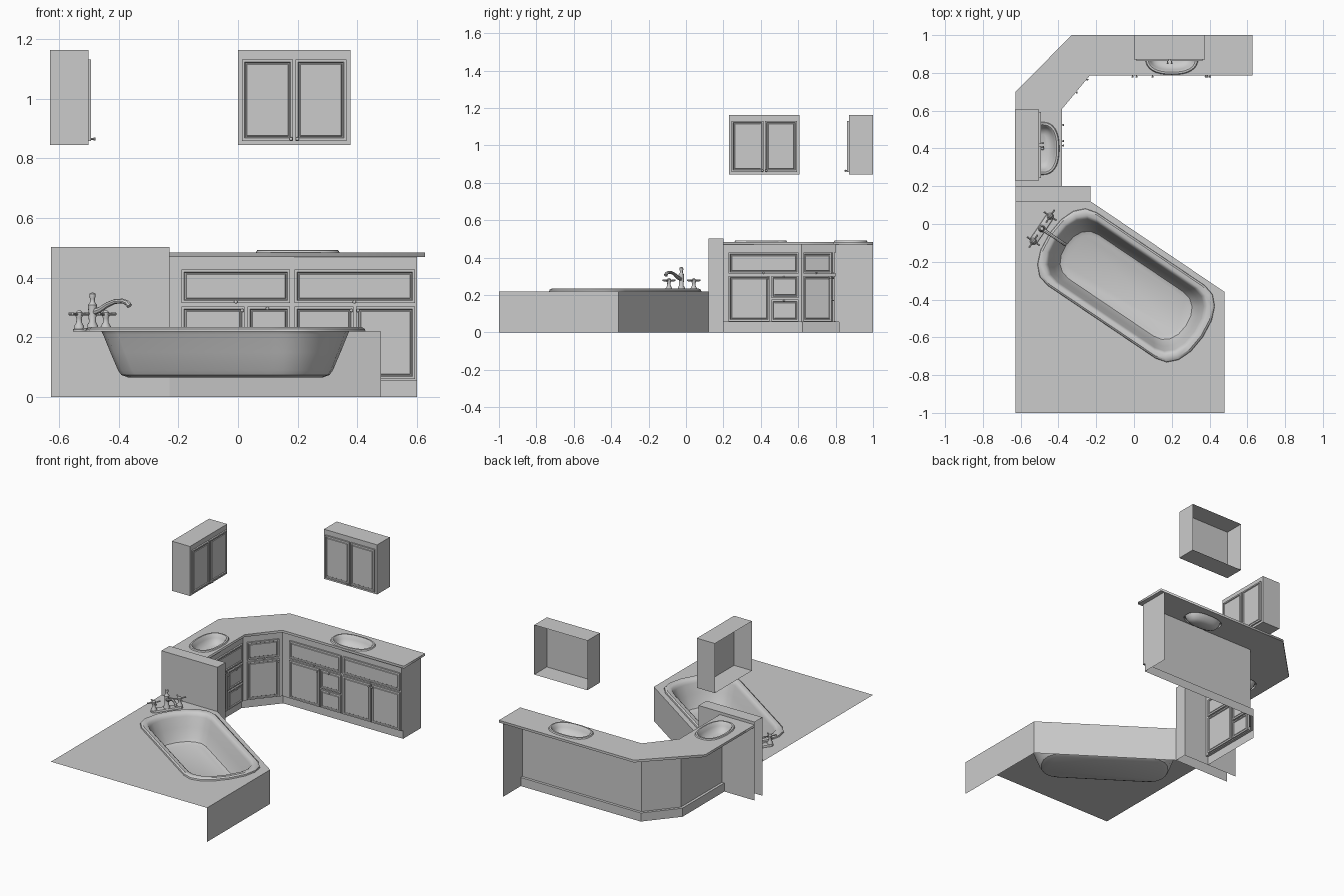
import bpy, bmesh
from math import sin, cos, pi, radians, atan2, hypot
from mathutils import Matrix, Vector

if "Cube" in bpy.data.objects:
    bpy.data.objects.remove(bpy.data.objects["Cube"])


def finish(name, bm, mat=None, smooth=False, recalc=True):
    if recalc:
        bmesh.ops.recalc_face_normals(bm, faces=bm.faces)
    if mat:
        bm.transform(mat)
    me = bpy.data.meshes.new(name)
    bm.to_mesh(me)
    bm.free()
    ob = bpy.data.objects.new(name, me)
    bpy.context.collection.objects.link(ob)
    if smooth:
        select(ob)
        bpy.ops.object.shade_smooth_by_angle(angle=radians(35))
    return ob


def select(ob):
    bpy.ops.object.select_all(action='DESELECT')
    ob.select_set(True)
    bpy.context.view_layer.objects.active = ob


def frame(x, y, deg, z=0):
    return Matrix.Translation((x, y, z)) @ Matrix.Rotation(radians(deg), 4, 'Z')


def add_box(bm, a, b):
    a, b = Vector(a), Vector(b)
    m = Matrix.Translation((a + b) / 2) @ Matrix.Diagonal((*(b - a), 1))
    vs = bmesh.ops.create_cube(bm, size=1, matrix=m)['verts']
    return list({f for v in vs for f in v.link_faces})


def open_box(name, a, b, openings, mat=None):
    bm = bmesh.new()
    faces = add_box(bm, a, b)
    for f in faces:
        f.normal_update()
    gone = [f for f in faces if any(f.normal.dot(Vector(o)) > .9 for o in openings)]
    bmesh.ops.delete(bm, geom=gone, context='FACES')
    return finish(name, bm, mat, recalc=False)


def plate(name, outlines, z, thick=0):
    # filled outline; later outlines cut holes
    cu = bpy.data.curves.new(name, 'CURVE')
    cu.dimensions = '2D'
    cu.fill_mode = 'BOTH' if thick else 'FRONT'
    cu.extrude = thick / 2
    for pts in outlines:
        s = cu.splines.new('POLY')
        s.points.add(len(pts) - 1)
        for p, q in zip(s.points, pts):
            p.co = (q[0], q[1], 0, 1)
        s.use_cyclic_u = True
    ob = bpy.data.objects.new(name, cu)
    bpy.context.collection.objects.link(ob)
    ob.location.z = z + thick / 2
    select(ob)
    bpy.ops.object.convert(target='MESH')


def loft(name, loops, mat=None, cap=True, closed=True, smooth=True):
    bm = bmesh.new()
    rows = [[bm.verts.new(p) for p in l] for l in loops]
    n = len(rows[0])
    for r, s in zip(rows, rows[1:]):
        for i in range(n if closed else n - 1):
            j = (i + 1) % n
            bm.faces.new((r[i], r[j], s[j], s[i]))
    if cap:
        bm.faces.new(rows[-1])
    return finish(name, bm, mat, smooth, recalc=False)


def panel(name, mat, x0, x1, z0, z1, kx, kz):
    # framed door or drawer front with a knob
    bm = bmesh.new()
    faces = add_box(bm, (x0, -.01, z0), (x1, 0, z1))
    front = min(faces, key=lambda f: f.calc_center_median().y)
    bm.normal_update()
    for t, d in ((.012, 0), (.004, -.005), (.005, 0), (.003, .003)):
        bmesh.ops.inset_region(bm, faces=[front], thickness=t, depth=d)
    finish(name, bm, mat)
    bm = bmesh.new()
    bmesh.ops.create_cone(bm, segments=8, radius1=.003, radius2=.003, depth=.012, cap_ends=True,
                          matrix=Matrix.Translation((kx, -.014, kz)) @ Matrix.Rotation(pi / 2, 4, 'X'))
    bmesh.ops.create_uvsphere(bm, u_segments=10, v_segments=6, radius=.006,
                              matrix=Matrix.Translation((kx, -.021, kz)) @ Matrix.Diagonal((1, .7, 1, 1)))
    finish(name + "_knob", bm, mat, True)


# wall cabinets, open at the back
for side, m in (("back", frame(0, .872, 0, .845)), ("left", frame(-.502, .23, 90, .845))):
    open_box(side + "_wall_cabinet", (0, 0, 0), (.377, .128, .318), [(0, 1, 0)], m)
    panel(side + "_wall_door_a", m, .014, .184, .014, .286, .178, .02)
    panel(side + "_wall_door_b", m, .193, .363, .014, .286, .199, .02)

# vanity carcass: face, toe-kick ledge and toe kick
face = [(.6, 1), (.6, .80), (-.243, .80), (-.395, .617), (-.395, .2)]
toe = [(.6, 1), (.6, .817), (-.251, .817), (-.412, .623), (-.412, .2)]
loft("vanity_carcass", [[(x, y, z) for x, y in p] for p, z in
                        ((face, .47), (face, .055), (toe, .055), (toe, 0))],
     cap=False, closed=False, smooth=False)

# vanity doors and drawers
TOP, LOW, MID = (.315, .427), (.06, .303), .185
back = frame(0, .80, 0)
left = frame(-.395, 0, 90)
for nm, m, a, b, c in (("back", back, -.19, .022, .175), ("left", left, .228, .447, .602)):
    panel(nm + "_wide_drawer", m, a, c, *TOP, (a + c) / 2, .319)
    panel(nm + "_door", m, a, b, *LOW, b - .008, .29)
    panel(nm + "_upper_drawer", m, b + .01, c, MID, LOW[1], (b + c) / 2, .297)
    panel(nm + "_lower_drawer", m, b + .01, c, LOW[0], MID - .01, (b + c) / 2, .17)
panel("end_wide_drawer", back, .19, .593, *TOP, .39, .319)
panel("end_door_a", back, .19, .387, *LOW, .38, .29)
panel("end_door_b", back, .395, .593, *LOW, .402, .29)
dx, dy = .152, .183
corner = frame(-.395, .617, math_deg := atan2(dy, dx) * 180 / pi)
L = hypot(dx, dy)
panel("corner_drawer", corner, .022, L - .022, *TOP, L / 2, .319)
panel("corner_door", corner, .022, L - .022, *LOW, L - .03, .29)


# sinks
def sgn_pow(v, e):
    return (abs(v) ** e) * (1 if v >= 0 else -1)


def oval(a, b, n=32, e=.82):
    return [(a * sgn_pow(cos(2 * pi * i / n), e), b * sgn_pow(sin(2 * pi * i / n), e)) for i in range(n)]


holes = []
for nm, m in (("back", frame(.2, .88, 0)), ("left", frame(-.485, .40, 90))):
    rings = [(0, .485), (.004, .492), (.014, .493), (.02, .487), (.026, .468), (.042, .445), (.065, .434)]
    loft(nm + "_sink", [[(x, y, z) for x, y in oval(.14 - i, .09 - i)] for i, z in rings], m)
    bm = bmesh.new()
    bmesh.ops.create_cone(bm, segments=12, radius1=.009, radius2=.007, depth=.004, cap_ends=True,
                          matrix=Matrix.Translation((0, 0, .436)))
    finish(nm + "_sink_drain", bm, m)
    holes.append([(m @ Vector((x, y, 0)))[:2] for x, y in oval(.125, .075)])

# countertop
plate("countertop", [[(.627, 1), (-.33, 1), (-.627, .7), (-.627, .2), (-.38, .2), (-.38, .61),
                      (-.235, .785), (.627, .785)]] + holes, .47, .015)

# divider wall between vanity and bath
open_box("divider_wall", (-.627, .12, 0), (-.23, .2, .503), [(-1, 0, 0), (0, 0, -1)])

# bath tub
tub = frame(-.042, -.325, -34)


def tub_loop(i, z, n=8):
    pts = []
    for s in (1, -1):
        for k in range(n + 1):
            t = -pi / 2 + pi * k / n
            u, v = .345 + .145 * sgn_pow(cos(t), .9), .233 * sgn_pow(sin(t), .9)
            pts.append((s * u * (1 - i / .49), s * v * (1 - .85 * i / .233), z))
    return pts


loft("bath_tub", [tub_loop(i, z) for i, z in (
    (0, .219), (.002, .228), (.012, .235), (.034, .234), (.046, .226), (.053, .21), (.075, .15),
    (.098, .09), (.108, .074), (.128, .066))], tub)

# bath deck with tub opening, and its two skirts
plate("bath_deck", [[(-.627, -1), (.48, -1), (.48, -.36), (-.23, .12), (-.627, .12)],
                    [(tub @ Vector(p))[:2] for p in tub_loop(.045, 0)]], .219)
skirt = [(.48, -1), (.48, -.36), (-.23, .12)]
loft("bath_skirt", [[(x, y, z) for x, y in skirt] for z in (.219, 0)], cap=False, closed=False, smooth=False)

# bath tap: local x points into the tub
tap = frame(-.488, -.025, -34, .219)


def turned(name, profile, y):
    rings = [[(r * cos(2 * pi * i / 14), y + r * sin(2 * pi * i / 14), z) for i in range(14)] for r, z in profile]
    loft(name, rings, tap)


def tube(name, pts, radii):
    cu = bpy.data.curves.new(name, 'CURVE')
    cu.dimensions = '3D'
    cu.bevel_depth = 1
    cu.bevel_resolution = 2
    cu.use_fill_caps = True
    s = cu.splines.new('POLY')
    s.points.add(len(pts) - 1)
    for p, q, r in zip(s.points, pts, radii):
        p.co = (*q, 1)
        p.radius = r
    ob = bpy.data.objects.new(name, cu)
    bpy.context.collection.objects.link(ob)
    ob.matrix_world = tap
    select(ob)
    bpy.ops.object.convert(target='MESH')
    bpy.ops.object.shade_smooth_by_angle(angle=radians(40))


base = [(.022 * cos(t), s * .078 + .022 * sin(t)) for s, o in ((1, 0), (-1, pi))
        for t in [o + pi * k / 8 for k in range(9)]]
loft("tap_base", [[(x * k, y * k, z) for x, y in base] for k, z in ((1, 0), (1, .008), (.9, .012))], tap)
turned("tap_column", [(.019, .008), (.019, .02), (.012, .032), (.014, .07), (.015, .09), (.008, .1),
                      (.008, .11), (.011, .118), (.01, .127), (.003, .131)], 0)
tube("tap_spout", [(0, 0, .065), (.03, 0, .073), (.06, 0, .09), (.09, 0, .101), (.12, 0, .103),
                   (.14, 0, .097), (.15, 0, .086)], [.011, .01, .009, .008, .008, .009, .01])
for s, nm in ((1, "right"), (-1, "left")):
    turned(nm + "_handle", [(.018, .008), (.017, .018), (.01, .03), (.009, .045), (.012, .052),
                            (.012, .064), (.005, .071)], s * .08)
    for k, (a, b) in enumerate(((.04, 0), (0, .04))):
        tube(f"{nm}_lever_{k}", [(-a, s * .08 - b, .06), (0, s * .08, .057), (a, s * .08 + b, .06)],
             [.005, .003, .005])
